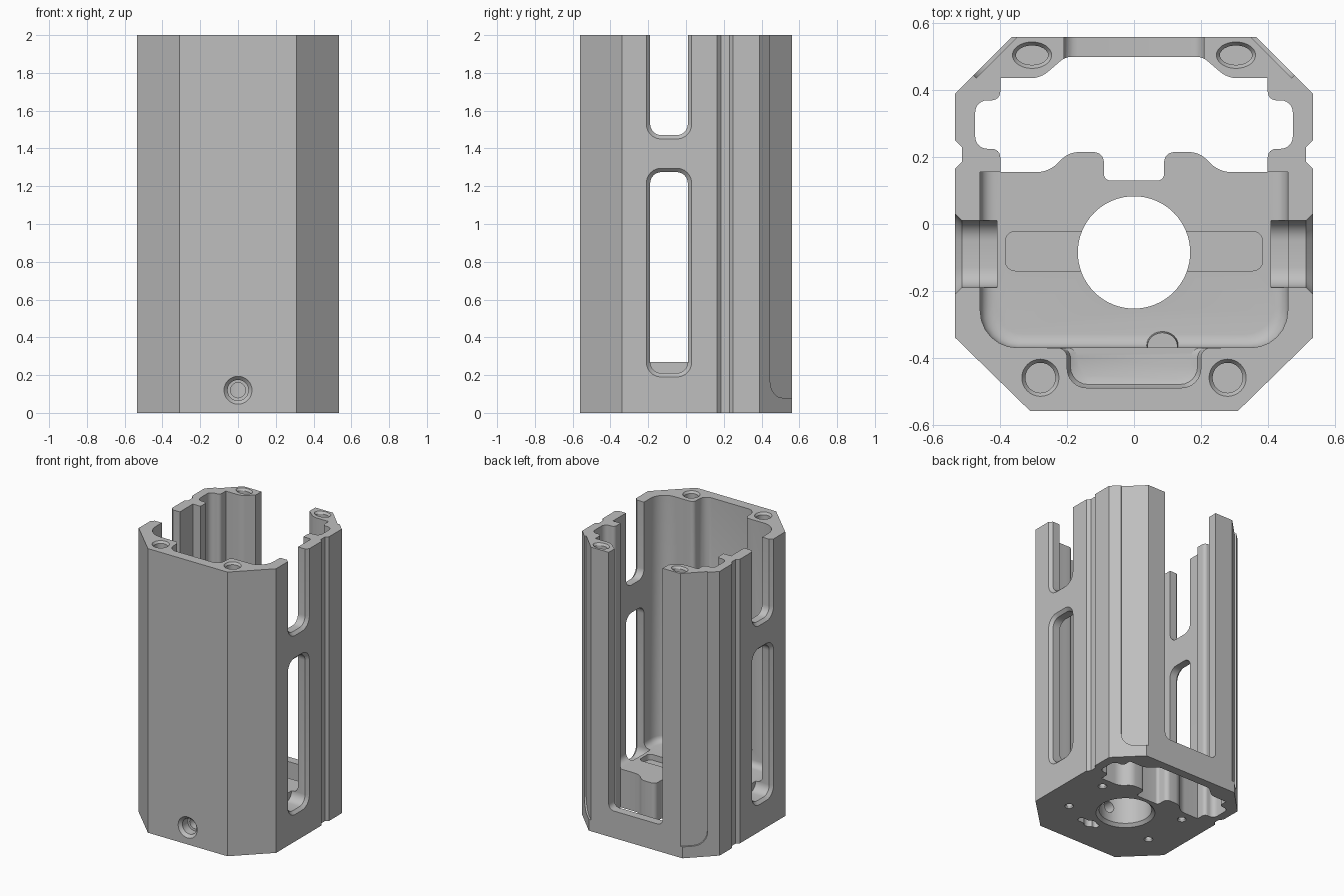
import bpy
import math
from mathutils import Vector

if "Cube" in bpy.data.objects:
    bpy.data.objects.remove(bpy.data.objects["Cube"])

metal = bpy.data.materials.new("grey_metal")
metal.use_nodes = True
GREY = (0.52, 0.52, 0.52, 1)
metal.diffuse_color = GREY
metal.node_tree.nodes["Principled BSDF"].inputs["Base Color"].default_value = GREY


def rounded(points, steps=6):
    """2D outline from (x, y, radius) corners."""
    out = []
    n = len(points)
    for i, (x, y, r) in enumerate(points):
        p = Vector((x, y))
        if r == 0:
            out.append(p)
            continue
        a = Vector(points[i - 1][:2]) - p
        b = Vector(points[(i + 1) % n][:2]) - p
        half = a.angle(b) / 2
        cut = min(r / math.tan(half), a.length * 0.48, b.length * 0.48)
        r = cut * math.tan(half)
        centre = p + (a.normalized() + b.normalized()).normalized() * (r / math.sin(half))
        v0 = p + a.normalized() * cut - centre
        v1 = p + b.normalized() * cut - centre
        turn = math.atan2(v0.x * v1.y - v0.y * v1.x, v0.dot(v1))
        for k in range(steps + 1):
            t = turn * k / steps
            c, s = math.cos(t), math.sin(t)
            out.append(centre + Vector((v0.x * c - v0.y * s, v0.x * s + v0.y * c)))
    return out


def mirrored(half):
    """Close a right-hand half outline over the y axis."""
    return half + [(-x, y, r) for x, y, r in reversed(half)]


def rect(u0, u1, v0, v1, r):
    return rounded([(u0, v0, r), (u1, v0, r), (u1, v1, r), (u0, v1, r)])


def oval(cx, cy, rx, ry, n=32):
    return [Vector((cx + rx * math.cos(2 * math.pi * k / n),
                    cy + ry * math.sin(2 * math.pi * k / n))) for k in range(n)]


def on_z(p, d):
    return (p.x, p.y, d)


def on_x(p, d):
    return (d, p.x, p.y)


def on_y(p, d):
    return (p.x, d, p.y)


def loft(name, rings, place=on_z):
    """Solid through (outline, depth) rings."""
    n = len(rings[0][0])
    verts = [place(p, d) for outline, d in rings for p in outline]
    faces = [tuple(range(n)), tuple(range(len(verts) - n, len(verts)))]
    for k in range(len(rings) - 1):
        for i in range(n):
            j = (i + 1) % n
            faces.append((k * n + i, k * n + j, k * n + n + j, k * n + n + i))
    mesh = bpy.data.meshes.new(name)
    mesh.from_pydata(verts, [], faces)
    mesh.materials.append(metal)
    obj = bpy.data.objects.new(name, mesh)
    bpy.context.collection.objects.link(obj)
    bpy.context.view_layer.objects.active = obj
    obj.select_set(True)
    bpy.ops.object.mode_set(mode='EDIT')
    bpy.ops.mesh.select_all(action='SELECT')
    bpy.ops.mesh.normals_make_consistent(inside=False)
    bpy.ops.object.mode_set(mode='OBJECT')
    obj.select_set(False)
    return obj


def carve(rings, place=on_z):
    """Subtract a lofted solid from the housing."""
    cutter = loft("cutter", rings, place)
    cutter.hide_render = True
    mod = housing.modifiers.new("cut", 'BOOLEAN')
    mod.operation = 'DIFFERENCE'
    mod.solver = 'EXACT'
    mod.object = cutter
    bpy.context.view_layer.objects.active = housing
    bpy.ops.object.modifier_apply(modifier=mod.name)
    bpy.data.objects.remove(cutter)


# Octagonal body with a shallow groove on each side
body = mirrored([(0.31, -0.56, 0), (0.535, -0.34, 0), (0.535, 0.165, 0), (0.515, 0.185, 0),
                 (0.515, 0.23, 0), (0.535, 0.25, 0), (0.535, 0.39, 0), (0.365, 0.56, 0)])
housing = loft("housing", [(rounded(body), 0), (rounded(body), 2)])

# Rear channel, open from bottom to top
channel = rounded(mirrored([
    (0.09, 0.13, 0.02), (0.09, 0.215, 0.03), (0.195, 0.215, 0.07), (0.255, 0.155, 0.09),
    (0.40, 0.155, 0), (0.40, 0.225, 0.025), (0.475, 0.225, 0.05), (0.475, 0.37, 0.05),
    (0.40, 0.37, 0.025), (0.40, 0.436, 0), (0.28, 0.436, 0.08), (0.205, 0.50, 0.05)]))
carve([(channel, -0.1), (channel, 2.1)])


# Main cavity above the floor, with a filleted foot
def cavity(inset):
    w, f = 0.46 - inset, -0.37 + inset
    return rounded(mirrored([(w, f, 0.11 - inset / 2), (w, 0.1552, 0),
                             (0.38, 0.1552, 0), (0.38, 0.30, 0)]))


FLOOR = 0.27
foot = [(cavity(0.04 * (1 - math.sin(a))), FLOOR + 0.04 * (1 - math.cos(a)))
        for a in [math.pi / 2 * k / 4 for k in range(5)]]
carve(foot + [(cavity(0), 2.1)])


# Front bay in the wall, above its own ledge
def bay(inset):
    return rounded(mirrored([(0.26, -0.30, 0), (0.26, -0.3702, 0), (0.2 - inset, -0.3702, 0.03),
                             (0.2 - inset, -0.49 + inset, 0.06)][::-1]))


carve([(bay(0.03), 0.38), (bay(0.01), 0.39), (bay(0), 0.41), (bay(0), 2.1)])

# Rear opening above the sill
opening = rect(-0.21, 0.21, 0.19, 2.2, 0.04)
carve([(opening, 0.44), (opening, 0.7)], on_y)

# Side windows: closed lower slot, open upper slot, chamfered outside
for side in (-1, 1):
    for z0, z1 in ((0.21, 1.275), (1.47, 2.3)):
        inner = rect(-0.19, 0.01, z0, z1, 0.06)
        outer = rect(-0.212, 0.032, z0 - 0.022, z1 + 0.022, 0.08)
        carve([(inner, side * 0.41), (inner, side * 0.515), (outer, side * 0.537)], on_x)

# Shallow recess on each rear chamfer
for side in (-1, 1):
    def on_chamfer(p, d):
        q = math.sqrt(0.5)
        return (side * (0.535 + q * (d - p.x)), 0.39 + q * (p.x + d), p.y)
    recess = rounded([(0.078, 0.08, 0.09), (0.4, 0.08, 0), (0.4, 2.2, 0), (0.078, 2.2, 0)])
    carve([(recess, -0.012), (recess, 0.1)], on_chamfer)

# Floor: shallow cross pocket and round centre hole
pocket = rect(-0.385, 0.385, -0.14, -0.022, 0.03)
carve([(pocket, 0.23), (pocket, 0.35)])
bore, bore_rim = oval(0, -0.085, 0.168, 0.168, 64), oval(0, -0.085, 0.19, 0.19, 64)
carve([(bore_rim, -0.002), (bore, 0.02), (bore, 0.35)])

# Corner screw holes in the top rim
for side in (-1, 1):
    for x, y, rx, ry in ((0.28, -0.46, 0.045, 0.045), (0.305, 0.505, 0.048, 0.029)):
        hole = oval(side * x, y, rx, ry)
        lip = oval(side * x, y, rx + 0.012, ry + 0.012)
        carve([(hole, 1.9), (hole, 1.985), (lip, 2.002)])

# Front cross hole into the bore
wide, rim, narrow = (oval(0, 0.12, r, r) for r in (0.055, 0.076, 0.04))
carve([(narrow, -0.2), (narrow, -0.48), (wide, -0.481), (wide, -0.54), (rim, -0.562)], on_y)

# Underside screw holes and cable slot
for x in (-0.33, 0.33):
    for y in (-0.25, 0.08):
        carve([(oval(x, y, 0.03, 0.03, 20), -0.002), (oval(x, y, 0.022, 0.022, 20), 0.01),
               (oval(x, y, 0.022, 0.022, 20), 0.12)])
slot = rect(0.02, 0.18, -0.355, -0.31, 0.02)
carve([(slot, -0.1), (slot, 0.06)])
eye = oval(0.085, -0.335, 0.04, 0.04, 24)
carve([(eye, -0.1), (eye, 0.06)])

# Small boss against the front wall
boss = loft("cable_boss", [(oval(0.085, -0.365, 0.05, 0.045, 24), 0.25),
                           (oval(0.085, -0.365, 0.045, 0.04, 24), 0.32)])

for obj in (housing, boss):
    obj.select_set(True)
    bpy.context.view_layer.objects.active = obj
    bpy.ops.object.shade_smooth_by_angle(angle=math.radians(28))
    obj.select_set(False)
